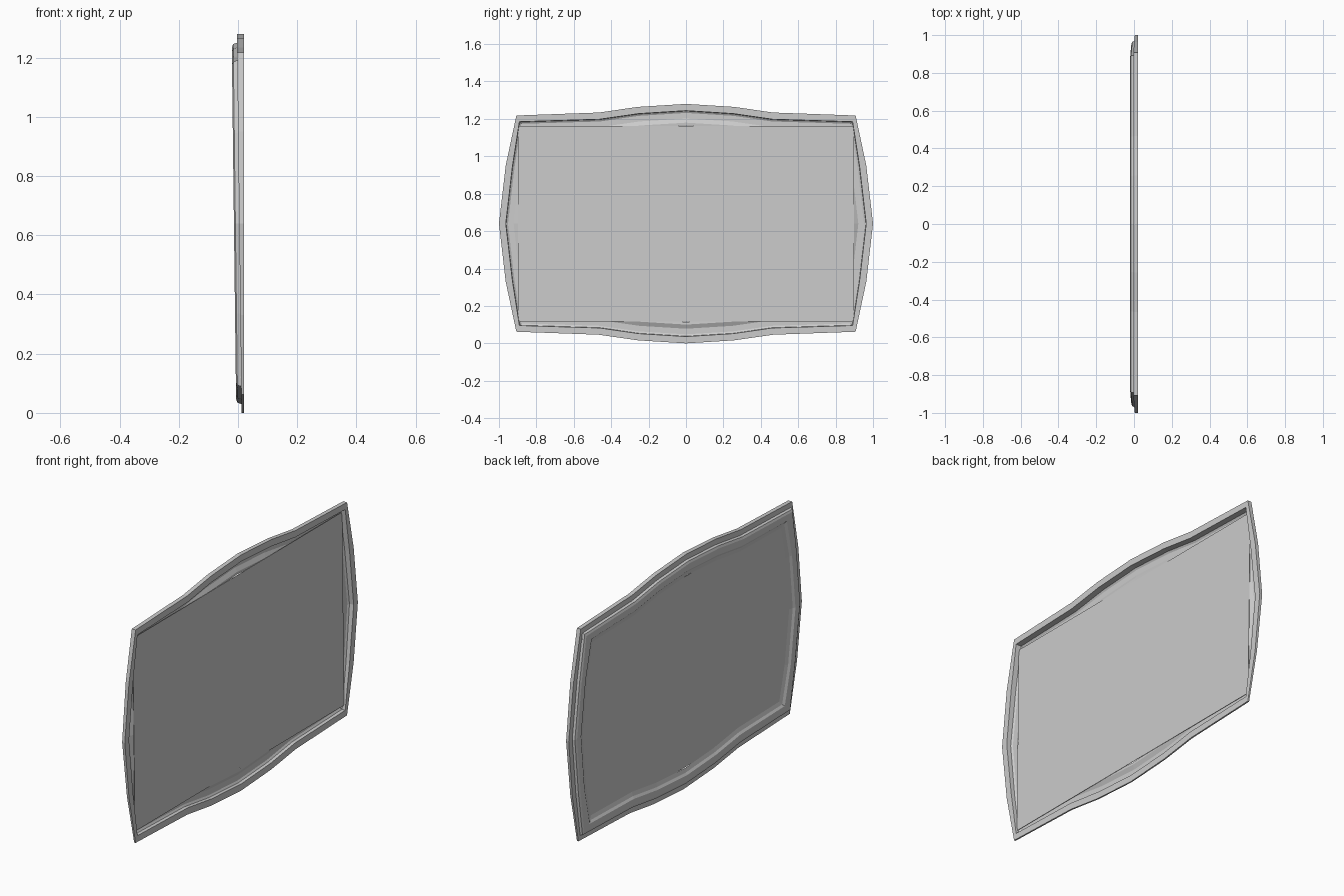
import bpy, bmesh
from mathutils import Vector

if "Cube" in bpy.data.objects:
    bpy.data.objects.remove(bpy.data.objects["Cube"])

MID = 0.64
# One quarter of the outline (y, z from the middle): top centre -> corner -> side centre
quarter = [(0, 0.64), (0.257, 0.624), (0.465, 0.594), (0.907, 0.578), (0.964, 0.31), (1.0, 0)]
right = quarter + [(y, -z) for y, z in reversed(quarter[:-1])]
outline = [Vector(p) for p in right + [(-y, z) for y, z in reversed(right[1:-1])]]
N = len(outline)


def inset(i, d, corner_y):
    """Mitred inset of outline point i; the four corners use their own sideways inset."""
    p, a, b = outline[i], outline[i - 1], outline[(i + 1) % N]
    e1, e2 = (p - a).normalized(), (b - p).normalized()
    n1, n2 = Vector((e1.y, -e1.x)), Vector((e2.y, -e2.x))
    m = (n1 + n2) / (1 + n1.dot(n2))
    q = p + m * d
    if abs(abs(p.x) - 0.907) < 0.001:
        s = 1 if p.x > 0 else -1
        t = 1 if p.y > 0 else -1
        q = Vector((p.x - s * corner_y, p.y - t * d * 0.92))
    return q


def lean(z):
    """The face of the frame leans slightly from bottom to top."""
    return 0.012 - 0.0122 * z


def make_object(name, bm):
    bmesh.ops.recalc_face_normals(bm, faces=bm.faces)
    me = bpy.data.meshes.new(name)
    bm.to_mesh(me)
    bm.free()
    ob = bpy.data.objects.new(name, me)
    bpy.context.collection.objects.link(ob)
    return ob


# Frame moulding: (inset, corner sideways inset, x offset from leaning face; None = flat back)
profile = [
    (0.036, 0.016, None), (0.0, 0.0, None), (0.0, 0.0, 0.0), (0.030, 0.014, 0.0),
    (0.034, 0.016, -0.013), (0.046, 0.024, -0.018), (0.080, 0.070, -0.018),
    (0.092, 0.082, -0.010), (0.114, 0.098, -0.004),
    (0.100, 0.088, -0.003), (0.078, 0.066, -0.014), (0.048, 0.026, -0.014), (0.038, 0.018, -0.008),
]
bm = bmesh.new()
rings = []
for d, cy, off in profile:
    ring = []
    for i in range(N):
        q = inset(i, d, cy)
        z = q.y + MID
        ring.append(bm.verts.new((0.02 if off is None else lean(z) + off, q.x, z)))
    rings.append(ring)
for k, r in enumerate(rings):
    s = rings[(k + 1) % len(rings)]
    for i in range(N):
        j = (i + 1) % N
        bm.faces.new((r[i], r[j], s[j], s[i]))
make_object("frame_moulding", bm)

# Rectangular panel behind the opening
bm = bmesh.new()
bmesh.ops.create_cube(bm, size=1)
for v in bm.verts:
    z = MID + v.co.z * 1.045
    v.co = (lean(z) - 0.002 + v.co.x * 0.002, v.co.y * 1.796, z)
make_object("back_panel", bm)
